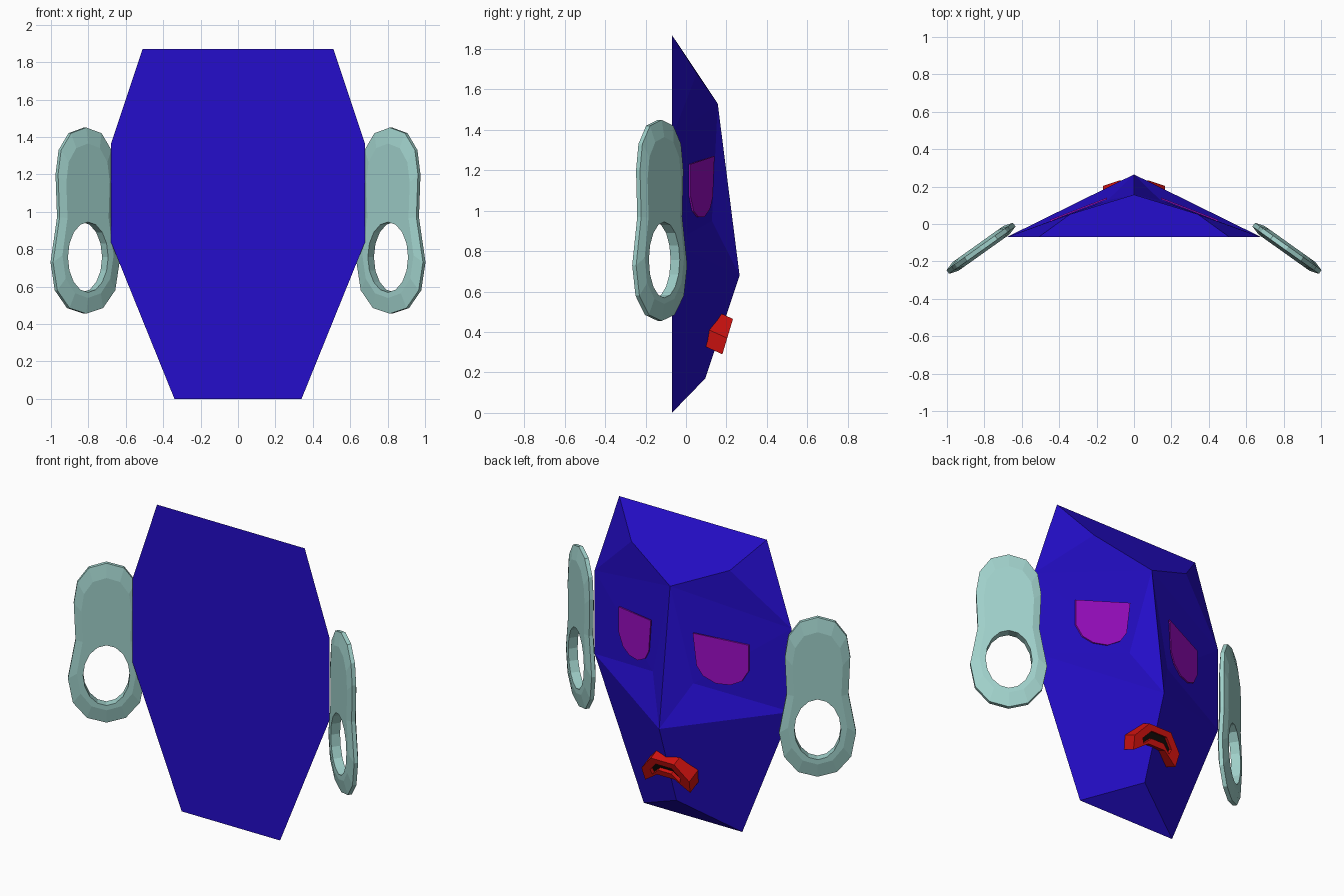
import bpy, bmesh, math
from mathutils import Vector

if "Cube" in bpy.data.objects:
    bpy.data.objects.remove(bpy.data.objects["Cube"])


def material(name, rgb):
    m = bpy.data.materials.new(name)
    m.use_nodes = True
    m.diffuse_color = (*rgb, 1)
    bsdf = m.node_tree.nodes["Principled BSDF"]
    bsdf.inputs["Base Color"].default_value = (*rgb, 1)
    bsdf.inputs["Roughness"].default_value = 0.8
    return m


blue = material("deep blue", (0.018, 0.004, 0.6))
teal = material("pale teal", (0.35, 0.63, 0.59))
red = material("red", (0.62, 0.006, 0.005))
magenta = material("magenta", (0.33, 0.004, 0.55))
black = material("black", (0.005, 0.003, 0.002))


def build(name, verts, faces, mat, weld=False):
    bm = bmesh.new()
    vs = [bm.verts.new(v) for v in verts]
    for f in faces:
        bm.faces.new([vs[i] for i in f])
    if weld:
        bmesh.ops.remove_doubles(bm, verts=bm.verts[:], dist=0.0005)
    bmesh.ops.recalc_face_normals(bm, faces=bm.faces[:])
    mesh = bpy.data.meshes.new(name)
    bm.to_mesh(mesh)
    bm.free()
    mesh.materials.append(mat)
    ob = bpy.data.objects.new(name, mesh)
    bpy.context.scene.collection.objects.link(ob)
    return ob


def ring_faces(rings, n, closed=False):
    """Quads between consecutive rings of n points."""
    faces = []
    for r in range(rings if closed else rings - 1):
        a, b = r * n, (r + 1) % rings * n
        faces += [(a + i, a + (i + 1) % n, b + (i + 1) % n, b + i) for i in range(n)]
    return faces


# Mask: half of a faceted face, mirrored across the centre
back = -0.07
points = {
    "top_mid": (0, back, 1.87), "top": (0.51, back, 1.87),
    "temple": (0.68, back, 1.36), "jaw": (0.68, back, 0.84),
    "base": (0.34, back, 0), "base_mid": (0, back, 0),
    "brow": (0.34, 0.053, 1.68), "brow_mid": (0, 0.157, 1.53),
    "nose": (0, 0.265, 0.68), "chin": (0, 0.095, 0.17),
    "socket": (0.14, 0.128, 0.95),
}
facets = [
    "top_mid top brow brow_mid", "top temple brow", "brow temple brow_mid",
    "brow_mid temple socket", "temple jaw socket", "brow_mid socket nose",
    "nose socket jaw", "nose jaw base chin", "chin base base_mid",
    "top_mid top temple jaw base base_mid",
]
names = list(points)
verts, faces = [], []
for side in (1, -1):
    start = len(verts)
    verts += [(side * x, y, z) for x, y, z in points.values()]
    faces += [[start + names.index(k) for k in f.split()] for f in facets]
build("mask", verts, faces, blue, weld=True)

# Eyes: thin plates with a straight top and a rounded bottom
eye = [(0.145, 1.27), (0.449, 1.23), (0.449, 1.07), (0.41, 1.0),
       (0.35, 0.97), (0.27, 0.97), (0.2, 1.01), (0.165, 1.07)]
n = len(eye)
for side, label in ((1, "left"), (-1, "right")):
    verts = [(side * x, 0.197 - 0.388 * x - d, z) for d in (0, 0.009) for x, z in eye]
    faces = ring_faces(2, n) + [range(n), range(n, 2 * n)]
    build(label + "_eye", verts, faces, magenta)

# Mouth: arched lips around a dark opening
outer = [(-0.165, 0.37), (-0.08, 0.465), (0.08, 0.465), (0.165, 0.37),
         (0.155, 0.29), (0.06, 0.355), (-0.06, 0.355), (-0.155, 0.29)]
inner = [(-0.105, 0.375), (-0.055, 0.43), (0.055, 0.43), (0.105, 0.375),
         (0.095, 0.345), (0.045, 0.39), (-0.045, 0.39), (-0.095, 0.345)]


def lip(loop, depth):
    return [(x, 0.18 + (z - 0.29) * 0.3 - depth, z + depth * 0.45) for x, z in loop]


n = len(outer)
verts = lip(outer, 0.09) + lip(outer, 0) + lip(inner, 0) + lip(inner, 0.09)
build("lips", verts, ring_faces(4, n, closed=True), red)
build("mouth_opening", lip(inner, 0.02) + lip(inner, 0.028),
      ring_faces(2, n) + [range(n), range(n, 2 * n)], black)

# Ears: bevelled long plates with an oval hole, angled backwards
half = [(0, 0.455), (0.11, 0.485), (0.19, 0.58), (0.218, 0.73), (0.175, 0.97),
        (0.185, 1.2), (0.165, 1.33), (0.1, 1.42), (0, 1.45)]
rim = half + [(-x, z) for x, z in half[-2:0:-1]]
n = len(rim)
face = [(x * 0.77, 0.95 + (z - 0.95) * 0.83) for x, z in rim]
hole = [(0.132 * math.sin(t), 0.757 - 0.188 * math.cos(t))
        for t in (2 * math.pi * i / n for i in range(n))]
layers = [(hole, 0.028), (face, 0.028), (rim, 0.012),
          (rim, -0.012), (face, -0.028), (hole, -0.028)]
centre = Vector((0.818, -0.13, 0))
along, normal = Vector((0.815, -0.58, 0)), Vector((0.58, 0.815, 0))
for side, label in ((1, "left"), (-1, "right")):
    verts = []
    for loop, d in layers:
        for u, z in loop:
            p = centre + along * u + normal * d
            verts.append((side * p.x, p.y, z))
    build(label + "_ear", verts, ring_faces(len(layers), n, closed=True), teal)
